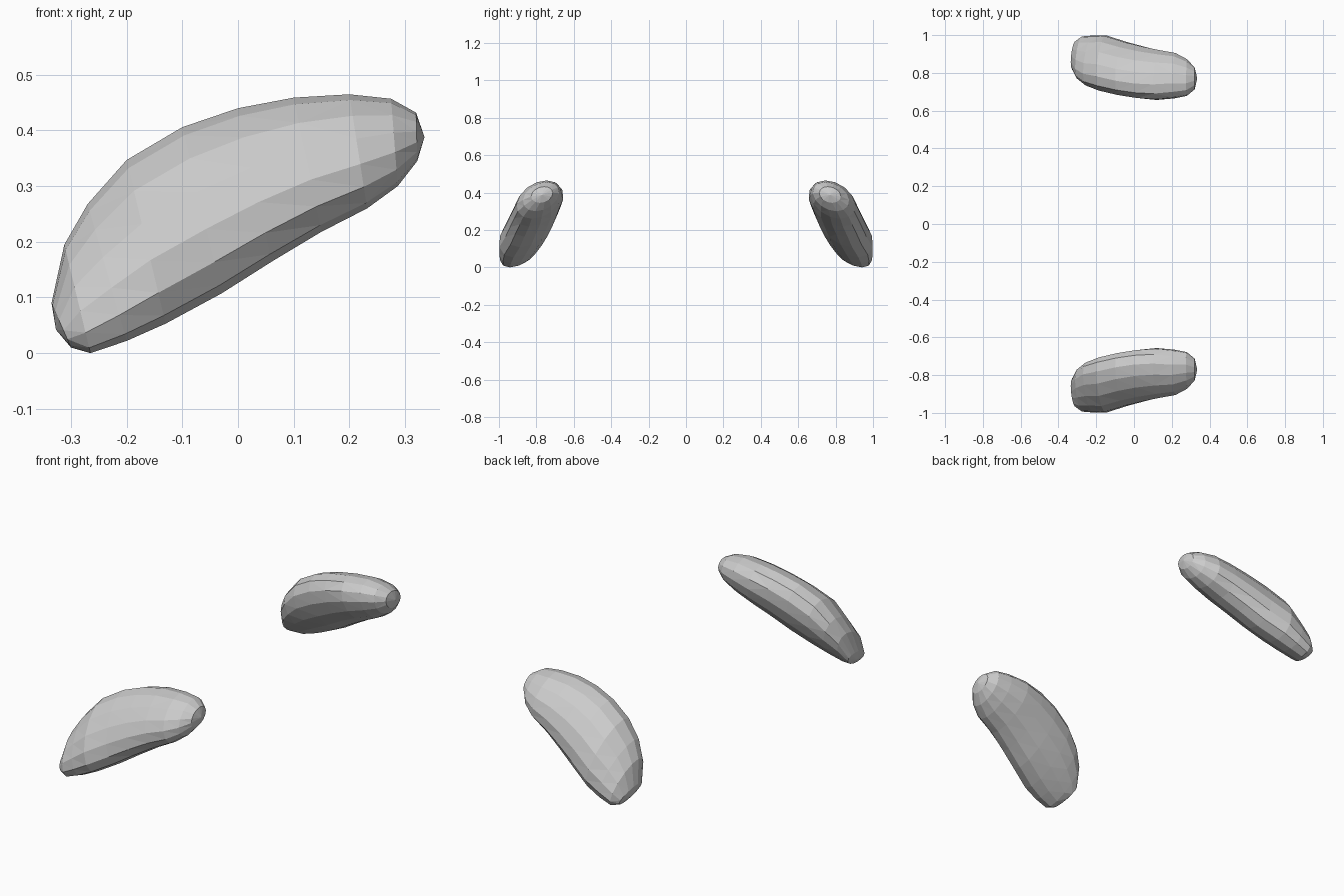
import bpy, bmesh, math
from mathutils import Vector

if "Cube" in bpy.data.objects:
    bpy.data.objects.remove(bpy.data.objects["Cube"])

SIDES = 14
# upper x, z, lower x, z, centre y, half width in y, inward lean
STATIONS = [
    (-0.335, 0.090, -0.300, 0.010, 0.893, 0.075, -0.035),
    (-0.312, 0.195, -0.265, 0.000, 0.882, 0.112, -0.060),
    (-0.270, 0.268, -0.200, 0.022, 0.866, 0.133, -0.070),
    (-0.200, 0.347, -0.130, 0.053, 0.852, 0.148, -0.070),
    (-0.100, 0.406, -0.030, 0.107, 0.824, 0.144, -0.065),
    (0.000, 0.440, 0.060, 0.164, 0.804, 0.140, -0.060),
    (0.100, 0.459, 0.150, 0.218, 0.789, 0.134, -0.050),
    (0.200, 0.465, 0.232, 0.260, 0.785, 0.121, -0.040),
    (0.275, 0.457, 0.287, 0.300, 0.775, 0.097, -0.030),
    (0.320, 0.432, 0.322, 0.345, 0.770, 0.058, -0.012),
]
TIPS = [(-0.327, 0.888, 0.042), (0.335, 0.770, 0.388)]


def make_lobe(name, side):
    bm = bmesh.new()
    rings = []
    for i, (ux, uz, lx, lz, yc, ext, lean) in enumerate(STATIONS):
        c = Vector(((ux + lx) / 2, yc, (uz + lz) / 2))
        a = Vector(((ux - lx) / 2, lean, (uz - lz) / 2))
        b = Vector((0, math.sqrt(ext ** 2 - lean ** 2), 0))
        ring = []
        for k in range(SIDES):
            t = 2 * math.pi * k / SIDES
            p = c + a * math.cos(t) + b * math.sin(t)
            ring.append(bm.verts.new((p.x, p.y * side, p.z)))
        rings.append(ring)
    # skin between the cross-sections
    for r, s in zip(rings, rings[1:]):
        for k in range(SIDES):
            n = (k + 1) % SIDES
            bm.faces.new((r[k], r[n], s[n], s[k]))
    # rounded ends
    for ring, tip in zip((rings[0], rings[-1]), TIPS):
        v = bm.verts.new((tip[0], tip[1] * side, tip[2]))
        for k in range(SIDES):
            bm.faces.new((ring[k], ring[(k + 1) % SIDES], v))
    bmesh.ops.triangulate(bm, faces=bm.faces[:])
    bmesh.ops.recalc_face_normals(bm, faces=bm.faces[:])
    mesh = bpy.data.meshes.new(name)
    bm.to_mesh(mesh)
    bm.free()
    obj = bpy.data.objects.new(name, mesh)
    bpy.context.collection.objects.link(obj)


# mirrored pair of bean-shaped lobes
make_lobe("front_lobe", -1)
make_lobe("back_lobe", 1)
